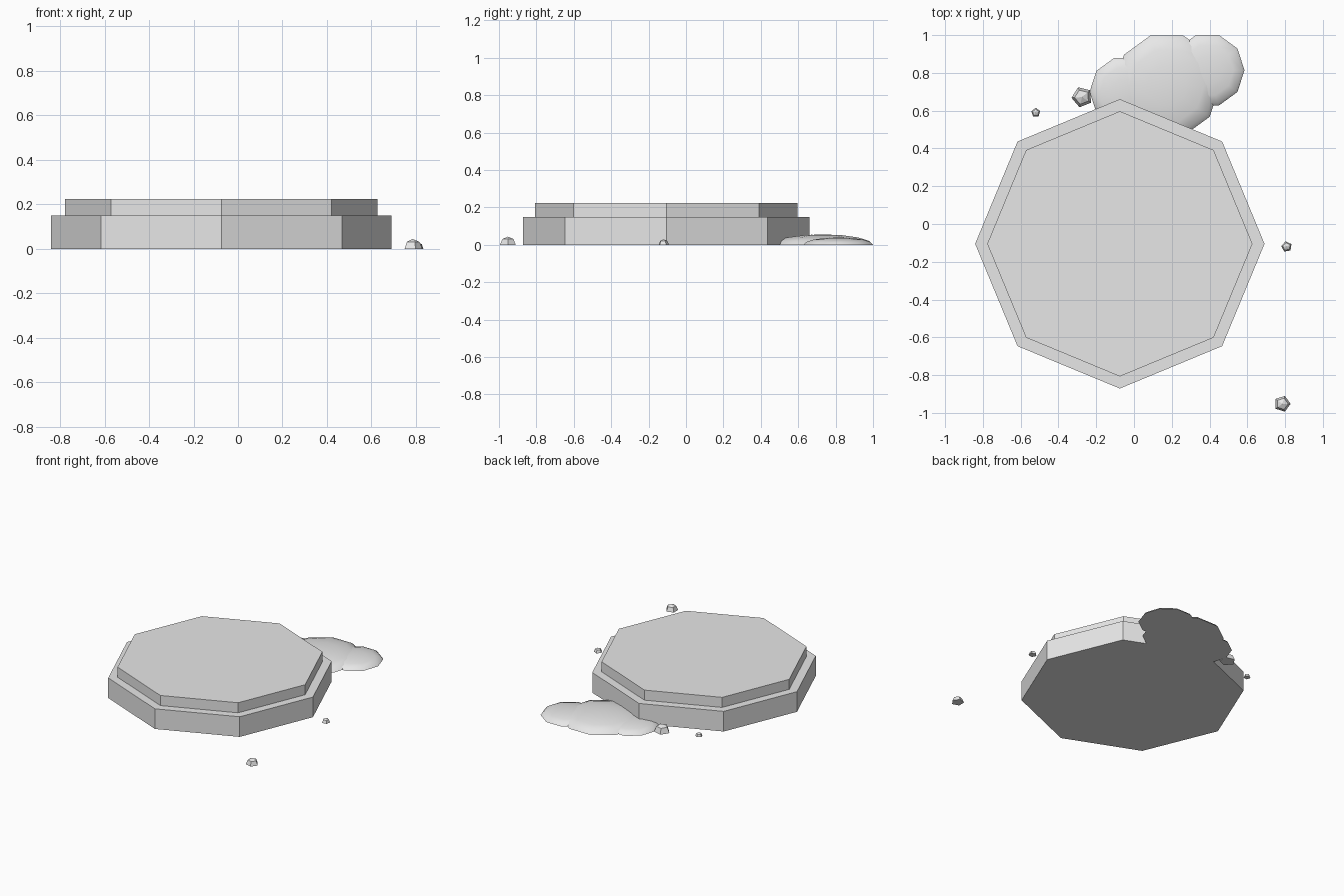
import bpy, bmesh, math

if "Cube" in bpy.data.objects:
    bpy.data.objects.remove(bpy.data.objects["Cube"])

grey = bpy.data.materials.new("stone_grey")
grey.diffuse_color = (0.8, 0.8, 0.8, 1)
grey.use_nodes = True
grey.node_tree.nodes["Principled BSDF"].inputs["Base Color"].default_value = grey.diffuse_color


def make(name, bm, loc, smooth=False):
    bmesh.ops.recalc_face_normals(bm, faces=bm.faces)
    for f in bm.faces:
        f.smooth = smooth
    me = bpy.data.meshes.new(name)
    bm.to_mesh(me)
    bm.free()
    me.materials.append(grey)
    ob = bpy.data.objects.new(name, me)
    ob.location = loc
    bpy.context.collection.objects.link(ob)
    return ob


def slab(name, x, y, z, r, h):
    """Eight-sided slab with corners on the axes."""
    bm = bmesh.new()
    ring = [bm.verts.new((r * math.cos(i * math.pi / 4), r * math.sin(i * math.pi / 4), 0))
            for i in range(8)]
    base = bm.faces.new(ring)
    top = bmesh.ops.extrude_face_region(bm, geom=[base], use_keep_orig=True)["geom"]
    bmesh.ops.translate(bm, verts=[v for v in top if isinstance(v, bmesh.types.BMVert)], vec=(0, 0, h))
    make(name, bm, (x, y, z))


def dome(name, x, y, r, h, sides, rings, turn=0, smooth=False):
    """Closed half-ellipsoid resting on the ground."""
    bm = bmesh.new()
    rows = []
    for j in range(rings):
        a = j / rings * math.pi / 2
        rows.append([bm.verts.new((r * math.cos(a) * math.cos(t), r * math.cos(a) * math.sin(t), h * math.sin(a)))
                     for t in (math.radians(turn) + i * math.tau / sides for i in range(sides))])
    tip = bm.verts.new((0, 0, h))
    for i in range(sides):
        k = (i + 1) % sides
        for lo, hi in zip(rows, rows[1:]):
            bm.faces.new((lo[i], lo[k], hi[k], hi[i]))
        bm.faces.new((rows[-1][i], rows[-1][k], tip))
    bm.faces.new(rows[0][::-1])
    ob = make(name, bm, (x, y, 0), smooth)
    if smooth:
        bpy.context.view_layer.objects.active = ob
        ob.select_set(True)
        bpy.ops.object.shade_smooth_by_angle(angle=math.radians(50))
        ob.select_set(False)


# Stepped platform
slab("platform_base", -0.075, -0.105, 0, 0.766, 0.15)
slab("platform_step", -0.075, -0.105, 0.15, 0.702, 0.075)

# Low mound of three overlapping lobes
dome("mound_middle", 0.174, 0.732, 0.28, 0.056, 10, 4, smooth=True)
dome("mound_right", 0.389, 0.814, 0.196, 0.04, 10, 4, smooth=True)
dome("mound_left", -0.047, 0.70, 0.188, 0.038, 10, 4, smooth=True)

# Scattered faceted pebbles
for i, (x, y, r, h, turn) in enumerate([
        (0.785, -0.952, 0.044, 0.044, 0), (0.808, -0.12, 0.029, 0.03, 28),
        (-0.275, 0.672, 0.056, 0.056, 40), (-0.52, 0.59, 0.025, 0.026, 18)]):
    dome(f"pebble_{i + 1}", x, y, r, h, 5, 2, turn)
